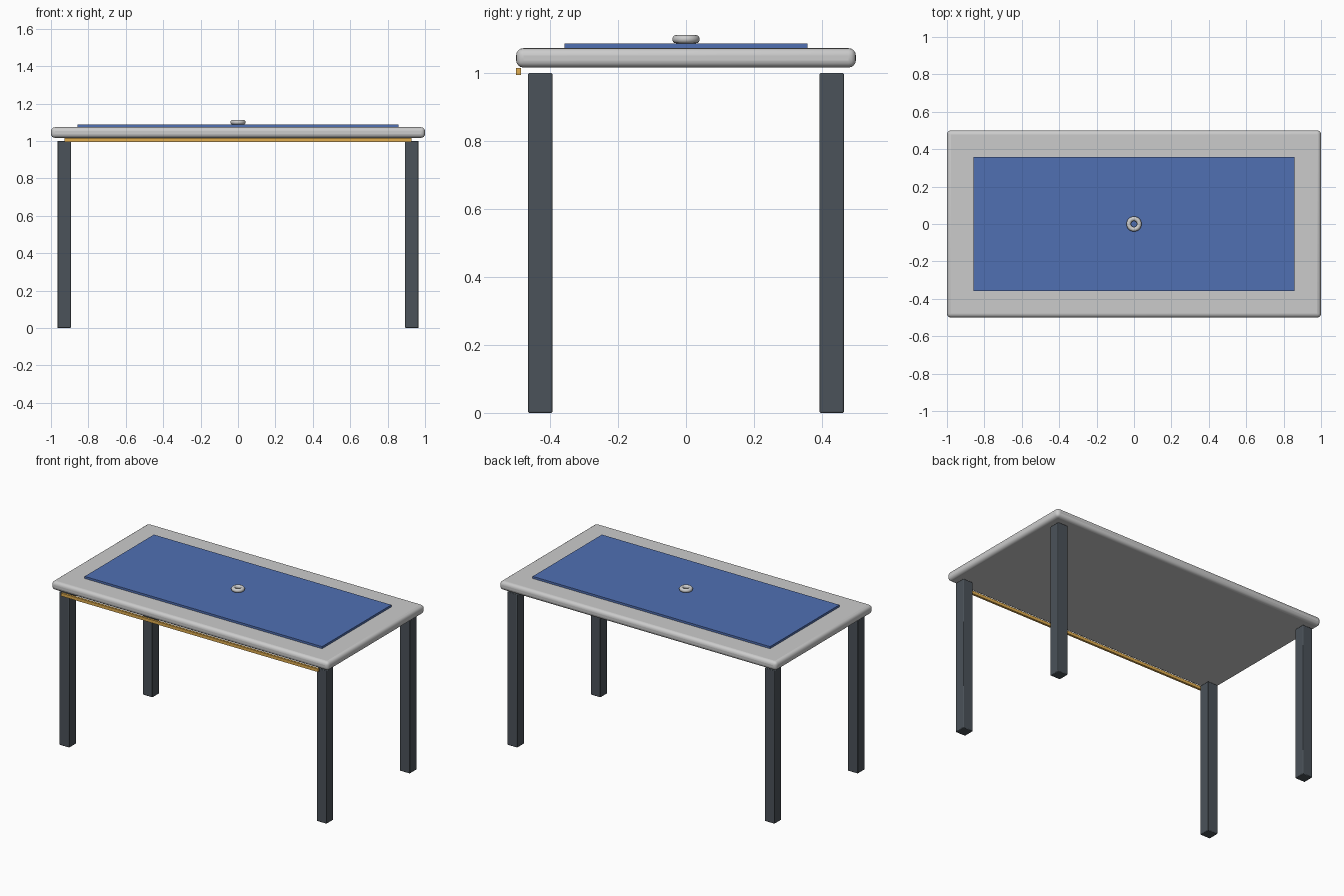
import bpy, math

if "Cube" in bpy.data.objects:
    bpy.data.objects.remove(bpy.data.objects["Cube"])


def colour(name, rgb):
    mat = bpy.data.materials.new(name)
    mat.diffuse_color = (*rgb, 1)
    mat.use_nodes = True
    mat.node_tree.nodes["Principled BSDF"].inputs["Base Color"].default_value = mat.diffuse_color
    return mat


def box(name, centre, size, mat=None, bevel=0, segments=1):
    bpy.ops.mesh.primitive_cube_add(size=1, location=centre)
    ob = bpy.context.object
    ob.name = name
    ob.scale = size
    bpy.ops.object.transform_apply(location=False, rotation=False, scale=True)
    if bevel:
        mod = ob.modifiers.new("rounded_edges", "BEVEL")
        mod.width = bevel
        mod.segments = segments
        bpy.ops.object.shade_smooth_by_angle(angle=math.radians(35))
    if mat:
        ob.data.materials.append(mat)
    return ob


dark = colour("dark_metal", (0.07, 0.085, 0.1))
blue = colour("blue_mat", (0.08, 0.16, 0.45))
amber = colour("amber_strip", (0.75, 0.42, 0.08))

# Rounded table top
box("table_top", (0, 0, 1.045), (2, 1, 0.057), bevel=0.0214, segments=4)

# Four square legs
for side, x in (("left", -0.929), ("right", 0.929)):
    for end, y in (("front", -0.429), ("back", 0.429)):
        box(f"{end}_{side}_leg", (x, y, 0.5), (0.0714, 0.0714, 1), dark, 0.0036, 2)

# Mat lying on the top
box("desk_mat", (0, 0, 1.08), (1.714, 0.714, 0.0143), blue)

# Thin strip under the front edge
box("front_strip", (0, -0.493, 1.0045), (1.857, 0.0143, 0.02), amber)

# Small ring in the middle
bpy.ops.mesh.primitive_torus_add(location=(0, 0, 1.1), major_radius=0.028,
                                 minor_radius=0.0125, major_segments=48, minor_segments=12)
bpy.context.object.name = "centre_ring"
bpy.ops.object.shade_smooth_by_angle(angle=math.radians(40))
